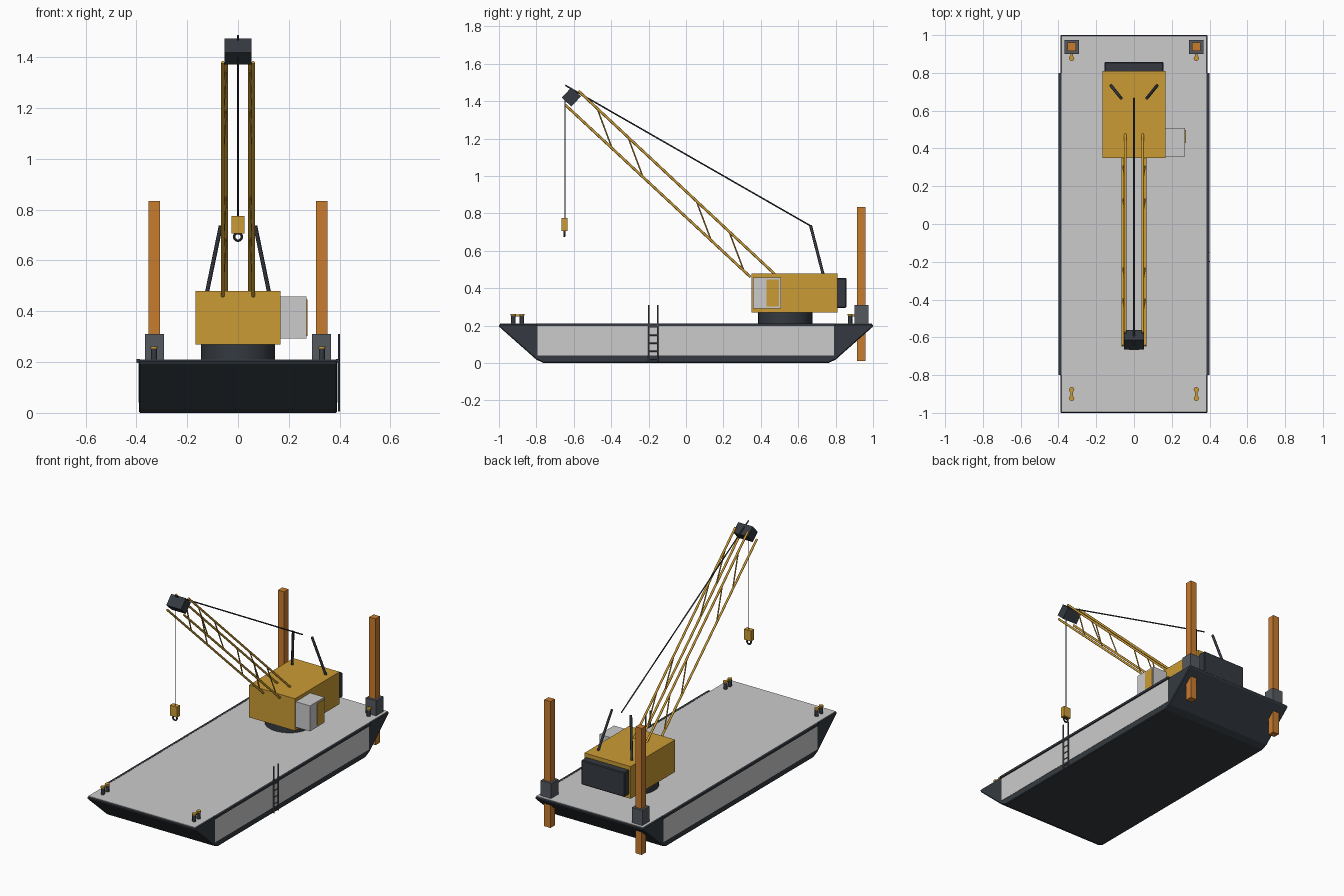
import bpy, bmesh, math
from mathutils import Vector

if "Cube" in bpy.data.objects:
    bpy.data.objects.remove(bpy.data.objects["Cube"])


def material(name, rgb):
    m = bpy.data.materials.new(name)
    m.diffuse_color = (*rgb, 1)
    m.use_nodes = True
    m.node_tree.nodes["Principled BSDF"].inputs["Base Color"].default_value = m.diffuse_color
    return m


DARK = material("dark_steel", (0.035, 0.042, 0.052))
YELLOW = material("yellow_paint", (0.60, 0.33, 0.035))
ORANGE = material("orange_paint", (0.58, 0.20, 0.028))
STEEL = material("mid_steel", (0.09, 0.10, 0.115))


def finish(ob, name, mat):
    ob.name = name
    if mat:
        ob.data.materials.append(mat)
    return ob


def box(name, x, y, z, mat=None, bevel=0):
    """Box from (min, max) pairs on each axis."""
    bpy.ops.mesh.primitive_cube_add(size=1, location=[sum(p) / 2 for p in (x, y, z)])
    ob = bpy.context.object
    ob.scale = [p[1] - p[0] for p in (x, y, z)]
    bpy.ops.object.transform_apply(location=False, rotation=False, scale=True)
    if bevel:
        b = ob.modifiers.new("bevel", "BEVEL")
        b.width, b.segments = bevel, 1
    return finish(ob, name, mat)


def rod(name, a, b, r, mat=None, sides=8):
    """Cylinder between two points."""
    a, b = Vector(a), Vector(b)
    d = b - a
    bpy.ops.mesh.primitive_cylinder_add(vertices=sides, radius=r, depth=d.length, location=(a + b) / 2)
    ob = bpy.context.object
    ob.rotation_euler = d.to_track_quat('Z', 'Y').to_euler()
    if sides > 6:
        bpy.ops.object.shade_smooth_by_angle(angle=math.radians(50))
    return finish(ob, name, mat)


def extrude_profile(name, pts, half, mat):
    """Extrude a yz profile symmetrically along x."""
    bm = bmesh.new()
    face = bm.faces.new([bm.verts.new((-half, y, z)) for y, z in pts])
    ext = bmesh.ops.extrude_face_region(bm, geom=[face])["geom"]
    bmesh.ops.translate(bm, vec=(2 * half, 0, 0), verts=[v for v in ext if isinstance(v, bmesh.types.BMVert)])
    bmesh.ops.recalc_face_normals(bm, faces=bm.faces)
    me = bpy.data.meshes.new(name)
    bm.to_mesh(me)
    bm.free()
    ob = bpy.data.objects.new(name, me)
    bpy.context.collection.objects.link(ob)
    return finish(ob, name, mat)


# hull with raked ends, deck plate
half_profile = [(0.76, 0), (0.80, 0.018), (1.0, 0.195), (1.0, 0.208)]
profile = half_profile + [(-y, z) for y, z in reversed(half_profile)]
hull = extrude_profile("hull", profile, 0.39, DARK)
bev = hull.modifiers.new("bevel", "BEVEL")
bev.width, bev.segments = 0.005, 1
box("deck", (-0.385, 0.385), (-0.994, 0.994), (0.2, 0.211))

# paired fittings on both sides
for s, side in ((-1, "left"), (1, "right")):
    def span(a, b):
        return tuple(sorted((s * a, s * b)))

    box(f"side_panel_{side}", span(0.38, 0.392), (-0.795, 0.79), (0.04, 0.197))
    box(f"rub_rail_{side}", span(0.385, 0.4), (-0.8, 0.8), (0.197, 0.212), DARK)

    # mooring spuds and collars
    box(f"spud_{side}", span(0.307, 0.352), (0.915, 0.96), (0.01, 0.835), ORANGE)
    box(f"spud_collar_{side}", span(0.292, 0.367), (0.90, 0.975), (0.2, 0.31), STEEL)

    # twin bollards
    for e, end in ((-1, "front"), (1, "rear")):
        for y in (0.877, 0.923):
            rod(f"bollard_post_{end}_{side}", (s * 0.33, e * y, 0.2), (s * 0.33, e * y, 0.253), 0.012, DARK, 12)
            rod(f"bollard_cap_{end}_{side}", (s * 0.33, e * y, 0.253), (s * 0.33, e * y, 0.262), 0.014, YELLOW, 12)
        box(f"bollard_bar_{end}_{side}", span(0.324, 0.336), tuple(sorted((e * 0.877, e * 0.923))),
            (0.25, 0.26), YELLOW)

    # gantry legs behind the boom
    rod(f"gantry_leg_{side}", (s * 0.122, 0.733, 0.475), (s * 0.068, 0.666, 0.735), 0.008, DARK)

    # boom chords and side lacing
    lo = [Vector((s * 0.06, 0.345, 0.46)), Vector((s * 0.06, -0.645, 1.38))]
    up = [Vector((s * 0.046, 0.475, 0.475)), Vector((s * 0.046, -0.575, 1.455))]
    rod(f"boom_lower_chord_{side}", *lo, 0.007, YELLOW)
    rod(f"boom_upper_chord_{side}", *up, 0.007, YELLOW)
    for y in (0.23, 0.055, -0.31, -0.475):
        t_up = (0.475 - y) / 1.05
        t_lo = (0.345 - (y + 0.08)) / 0.99
        rod(f"boom_lacing_{side}", up[0].lerp(up[1], t_up), lo[0].lerp(lo[1], t_lo), 0.004, YELLOW, 6)

    # ladder stile
    y = -0.175 + s * 0.023
    rod(f"ladder_stile_{side}", (0.398, y, 0.005), (0.398, y, 0.31), 0.004, STEEL, 6)

for i in range(5):
    z = 0.02 + i * 0.043
    rod("ladder_rung", (0.398, -0.198, z), (0.398, -0.152, z), 0.003, STEEL, 6)

# crane body
rod("turntable", (0, 0.53, 0.205), (0, 0.53, 0.275), 0.145, DARK, 32)
box("machinery_house", (-0.167, 0.167), (0.35, 0.81), (0.27, 0.48), YELLOW)
box("counterweight", (-0.157, 0.157), (0.805, 0.858), (0.295, 0.455), DARK, 0.005)
box("cab", (0.16, 0.27), (0.357, 0.507), (0.292, 0.458))
box("cab_door", (0.265, 0.274), (0.43, 0.497), (0.302, 0.447), YELLOW)

# boom head, rotated to the boom angle
head = box("boom_head", (-0.053, 0.053), (-0.648, -0.578), (1.385, 1.46), DARK)
head.rotation_euler = (-math.radians(43), 0, 0)

# cables, hook block, hook
rod("pendant_cable", (0, 0.667, 0.733), (0, -0.645, 1.485), 0.004, DARK)
rod("hoist_line", (0, -0.648, 0.77), (0, -0.648, 1.42), 0.0025, DARK, 6)
box("hook_block", (-0.026, 0.026), (-0.666, -0.634), (0.707, 0.775), YELLOW)
bpy.ops.mesh.primitive_torus_add(major_radius=0.015, minor_radius=0.005, major_segments=20, minor_segments=8,
                                 location=(0, -0.65, 0.693), rotation=(math.pi / 2, 0, 0))
bpy.ops.object.shade_smooth_by_angle()
finish(bpy.context.object, "hook", DARK)
